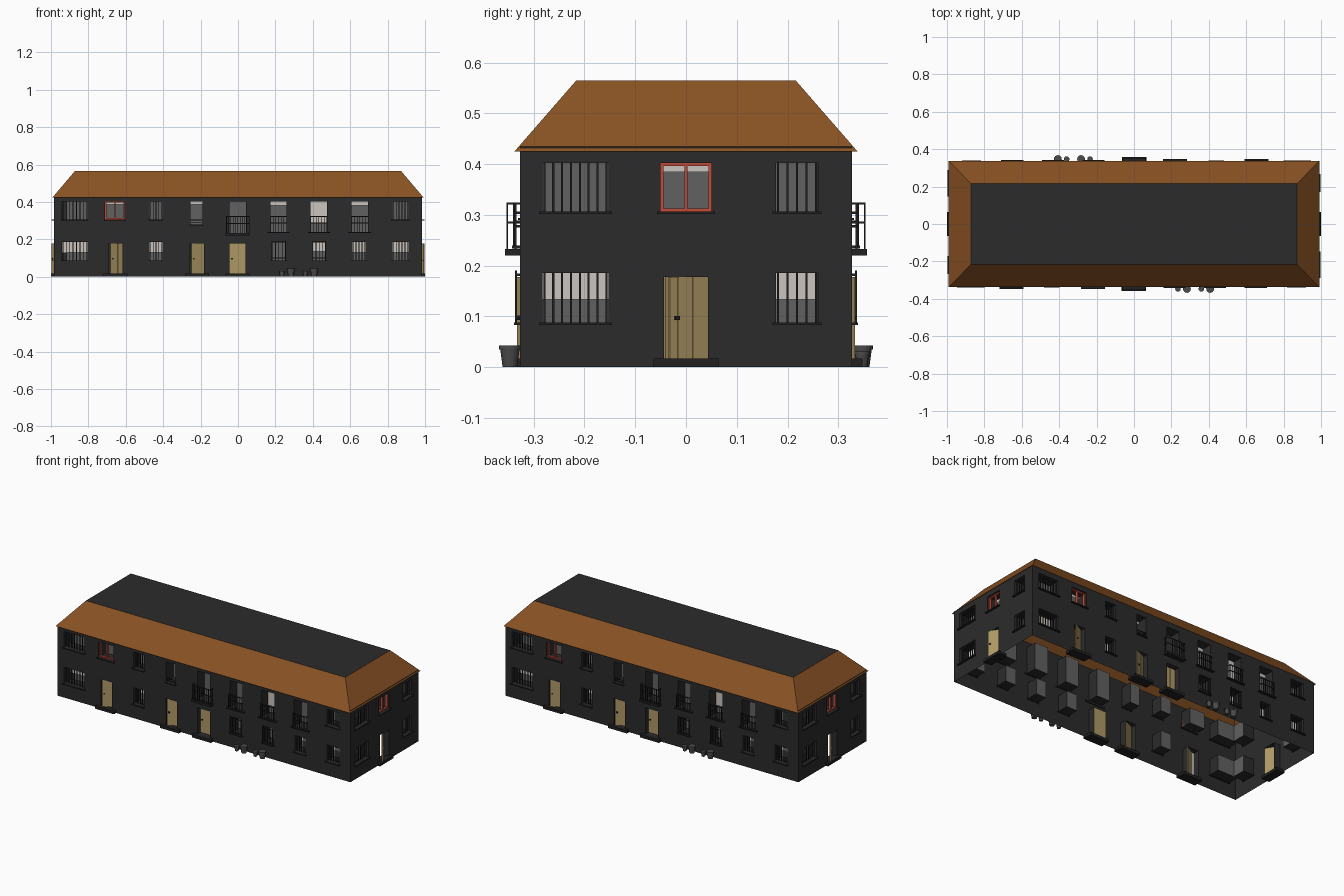
import bpy, bmesh
from math import radians, pi
from mathutils import Matrix, Vector

if "Cube" in bpy.data.objects:
    bpy.data.objects.remove(bpy.data.objects["Cube"])

COLORS = {
    "walls": (0.024, 0.024, 0.024), "reveals": (0.024, 0.024, 0.024),
    "sills": (0.015, 0.015, 0.015), "bars": (0.015, 0.015, 0.015),
    "balcony": (0.015, 0.015, 0.015), "railings": (0.015, 0.015, 0.015),
    "steps": (0.015, 0.015, 0.015), "door_handles": (0.015, 0.015, 0.015),
    "panes": (0.12, 0.12, 0.12), "blinds": (0.6, 0.56, 0.52),
    "red_window_frames": (0.55, 0.07, 0.04), "doors": (0.42, 0.31, 0.13),
    "flower_pots": (0.07, 0.07, 0.07), "roof_slopes": (0.25, 0.085, 0.017),
    "roof_top": (0.024, 0.024, 0.024),
}
parts = {}
frame = Matrix()   # maps facade space (u, -outward, z) to the world


def mesh(name):
    return parts.setdefault(name, bmesh.new()) if name not in parts else parts[name]


def face(name, pts):
    bm = mesh(name)
    bm.faces.new([bm.verts.new(frame @ Vector(p)) for p in pts])


def box(name, u0, u1, d0, d1, z0, z1, local=Matrix()):
    """Box in facade space; d is distance out from the wall."""
    m = frame @ local @ Matrix.Translation(((u0 + u1) / 2, -(d0 + d1) / 2, (z0 + z1) / 2))
    bmesh.ops.create_cube(mesh(name), size=1,
                          matrix=m @ Matrix.Diagonal((u1 - u0, d1 - d0, z1 - z0, 1)))


def wall(half, height, holes):
    """Single-skin wall with rectangular holes."""
    us = sorted({-half, half} | {h[i] for h in holes for i in (0, 1)})
    zs = sorted({0, height} | {h[i] for h in holes for i in (2, 3)})
    for a, b in zip(us, us[1:]):
        for c, d in zip(zs, zs[1:]):
            u, z = (a + b) / 2, (c + d) / 2
            if not any(h[0] < u < h[1] and h[2] < z < h[3] for h in holes):
                face("walls", [(a, 0, c), (b, 0, c), (b, 0, d), (a, 0, d)])


def reveal(u0, u1, z0, z1, depth):
    c = [(u0, z0), (u1, z0), (u1, z1), (u0, z1)]
    for (a, b), (e, f) in zip(c, c[1:] + c[:1]):
        face("reveals", [(a, 0, b), (e, 0, f), (e, depth, f), (a, depth, b)])


def upright_bars(name, u0, u1, d, z0, z1, step=0.017, w=0.004):
    n = max(2, round((u1 - u0) / step))
    for i in range(n + 1):
        u = u0 + (u1 - u0) * i / n
        box(name, u - w / 2, u + w / 2, d - w / 2, d + w / 2, z0, z1)


def window(kind, u0, u1, z0, z1, blind):
    reveal(u0, u1, z0, z1, 0.07)
    face("panes", [(u0, 0.07, z0), (u1, 0.07, z0), (u1, 0.07, z1), (u0, 0.07, z1)])
    if blind:
        zb = z1 - blind
        face("blinds", [(u0, 0.06, zb), (u1, 0.06, zb), (u1, 0.06, z1), (u0, 0.06, z1)])
    if kind in ("barred", "basket", "red"):
        box("sills", u0 - 0.007, u1 + 0.007, -0.005, 0.012, z0 - 0.005, z0)
    if kind == "barred":
        upright_bars("bars", u0 + 0.004, u1 - 0.004, -0.015, z0, z1)
    elif kind == "basket":
        upright_bars("bars", u0, u1, 0.008, z0, z1 + 0.005)
        for z in (z0 + 0.01, z1 - 0.005):
            box("bars", u0, u1, 0.006, 0.01, z, z + 0.004)
            for u in (u0, u1):
                box("bars", u - 0.002, u + 0.002, 0, 0.008, z, z + 0.004)
    elif kind == "red":
        t, mid = 0.006, (u0 + u1) / 2
        for a, b in ((u0, u0 + t), (mid - t / 2, mid + t / 2), (u1 - t, u1)):
            box("red_window_frames", a, b, -0.025, -0.01, z0, z1)
        for a in (z0, z1 - t):
            box("red_window_frames", u0, u1, -0.024, -0.011, a, a + t)
    elif kind == "low_rail":
        box("sills", u0 - 0.004, u1 + 0.004, -0.005, 0.01, z0 - 0.005, z0)
        for z in (z0 + 0.01, z0 + 0.022):
            box("railings", u0, u1, 0, 0.004, z, z + 0.004)
    elif kind == "railed":
        box("sills", u0 - 0.015, u1 + 0.015, -0.005, 0.016, z0 - 0.006, z0)
        upright_bars("railings", u0, u1, 0.012, z0, z0 + 0.082, 0.014, 0.003)
        for z in (z0 + 0.045, z0 + 0.08):
            box("railings", u0 - 0.003, u1 + 0.003, 0.010, 0.014, z, z + 0.004)
            for u in (u0, u1):
                box("railings", u - 0.002, u + 0.002, 0, 0.012, z, z + 0.004)
    elif kind == "balcony":
        box("balcony", -0.066, 0.064, -0.005, 0.030, 0.22, 0.233)
        upright_bars("balcony", -0.062, 0.060, 0.025, 0.23, 0.322, 0.012, 0.003)
        for z in (0.283, 0.32):
            box("balcony", -0.064, 0.062, 0.023, 0.027, z, z + 0.004)
            for u in (-0.062, 0.060):
                box("balcony", u - 0.002, u + 0.002, 0, 0.025, z, z + 0.004)
        for u in (-0.062, 0.060):
            box("balcony", u - 0.002, u + 0.002, 0.007, 0.011, 0.23, 0.322)


def door(u0, u1, z0, z1, angle, step_out):
    reveal(u0, u1, z0, z1, 0.04)
    mid, w, n = (u0 + u1) / 2, u1 - u0, 5
    box("steps", mid - 0.064, mid + 0.064, -0.04, step_out, 0, z0)
    hinge = Matrix.Translation((u1, 0.032, 0)) @ Matrix.Rotation(radians(angle), 4, "Z")
    for i in range(n):      # planks of alternating thickness
        box("doors", -w * (i + 1) / n, -w * i / n, -0.006, 0.002 if i % 2 else 0, z0, z1, hinge)
    box("door_handles", -w * 0.9, -w * 0.78, 0.002, 0.006, 0.093, 0.101, hinge)


def pot(x, r, h):
    m = frame @ Matrix.Translation((x, -0.02, 0))
    bm = mesh("flower_pots")
    for r0, r1, z0, z1 in ((r * 0.68, r * 0.9, 0, h * 0.8), (r, r, h * 0.8, h)):
        bmesh.ops.create_cone(bm, cap_ends=True, segments=16, radius1=r0, radius2=r1,
                              depth=z1 - z0, matrix=m @ Matrix.Translation((0, 0, (z0 + z1) / 2)))


# kind, left, right, bottom, top, blind drop (or door opening angle)
UP, LOW = (0.307, 0.402), (0.088, 0.185)
LONG = [
    ("barred", -0.94, -0.805, *UP, 0), ("red", -0.71, -0.607, *UP, 0.015),
    ("barred", -0.473, -0.404, *UP, 0), ("low_rail", -0.254, -0.19, 0.28, 0.402, 0.015),
    ("balcony", -0.045, 0.042, 0.233, 0.402, 0), ("railed", 0.174, 0.26, 0.24, 0.402, 0.02),
    ("railed", 0.388, 0.476, 0.24, 0.402, 0.115), ("railed", 0.607, 0.696, 0.24, 0.402, 0.02),
    ("barred", 0.826, 0.912, *UP, 0),
    ("barred", -0.94, -0.805, *LOW, 0.055), ("door", -0.692, -0.617, 0.017, 0.178, 30),
    ("barred", -0.473, -0.404, *LOW, 0.055), ("door", -0.256, -0.181, 0.017, 0.178, 25),
    ("door", -0.045, 0.040, 0.017, 0.178, 0), ("basket", 0.182, 0.254, *LOW, 0),
    ("basket", 0.4, 0.468, *LOW, 0.05), ("barred", 0.612, 0.682, *LOW, 0.055),
    ("barred", 0.826, 0.912, *LOW, 0.055),
]
SHORT = [
    ("barred", -0.283, -0.153, *UP, 0), ("red", -0.05, 0.05, *UP, 0.018),
    ("barred", 0.177, 0.26, *UP, 0),
    ("barred", -0.283, -0.153, *LOW, 0.052), ("door", -0.043, 0.043, 0.017, 0.178, 30),
    ("barred", 0.177, 0.26, *LOW, 0.052),
]

# Four facades; opposite sides repeat by half a turn
for turn in range(4):
    long = turn % 2 == 0
    half, dist, items = (0.985, 0.327, LONG) if long else (0.327, 0.985, SHORT)
    frame = Matrix.Rotation(turn * pi / 2, 4, "Z") @ Matrix.Translation((0, -dist, 0))
    wall(half, 0.435, [i[1:5] for i in items])
    for kind, u0, u1, z0, z1, extra in items:
        if kind == "door":
            door(u0, u1, z0, z1, extra, 0.021 if long else 0.015)
        else:
            window(kind, u0, u1, z0, z1, extra)
    if long:
        for x, r, h in ((0.235, 0.015, 0.031), (0.283, 0.021, 0.043),
                        (0.36, 0.015, 0.031), (0.407, 0.021, 0.043)):
            pot(x, r, h)

# Hipped roof with a flat top
frame = Matrix()
ring = lambda x, y, z: [(-x, -y, z), (x, -y, z), (x, y, z), (-x, y, z)]
low, high = ring(0.991, 0.338, 0.425), ring(0.872, 0.216, 0.565)
for i in range(4):
    j = (i + 1) % 4
    face("roof_slopes", [low[i], low[j], high[j], high[i]])
face("roof_top", high)

# Turn every collected part into an object
for name, bm in parts.items():
    bmesh.ops.remove_doubles(bm, verts=bm.verts, dist=1e-5) if name in ("walls", "roof_slopes") else None
    me = bpy.data.meshes.new(name)
    bm.to_mesh(me)
    bm.free()
    mat = bpy.data.materials.new(name)
    mat.diffuse_color = (*COLORS[name], 1)
    mat.use_nodes = True
    mat.node_tree.nodes["Principled BSDF"].inputs["Base Color"].default_value = mat.diffuse_color
    me.materials.append(mat)
    bpy.context.collection.objects.link(bpy.data.objects.new(name, me))
